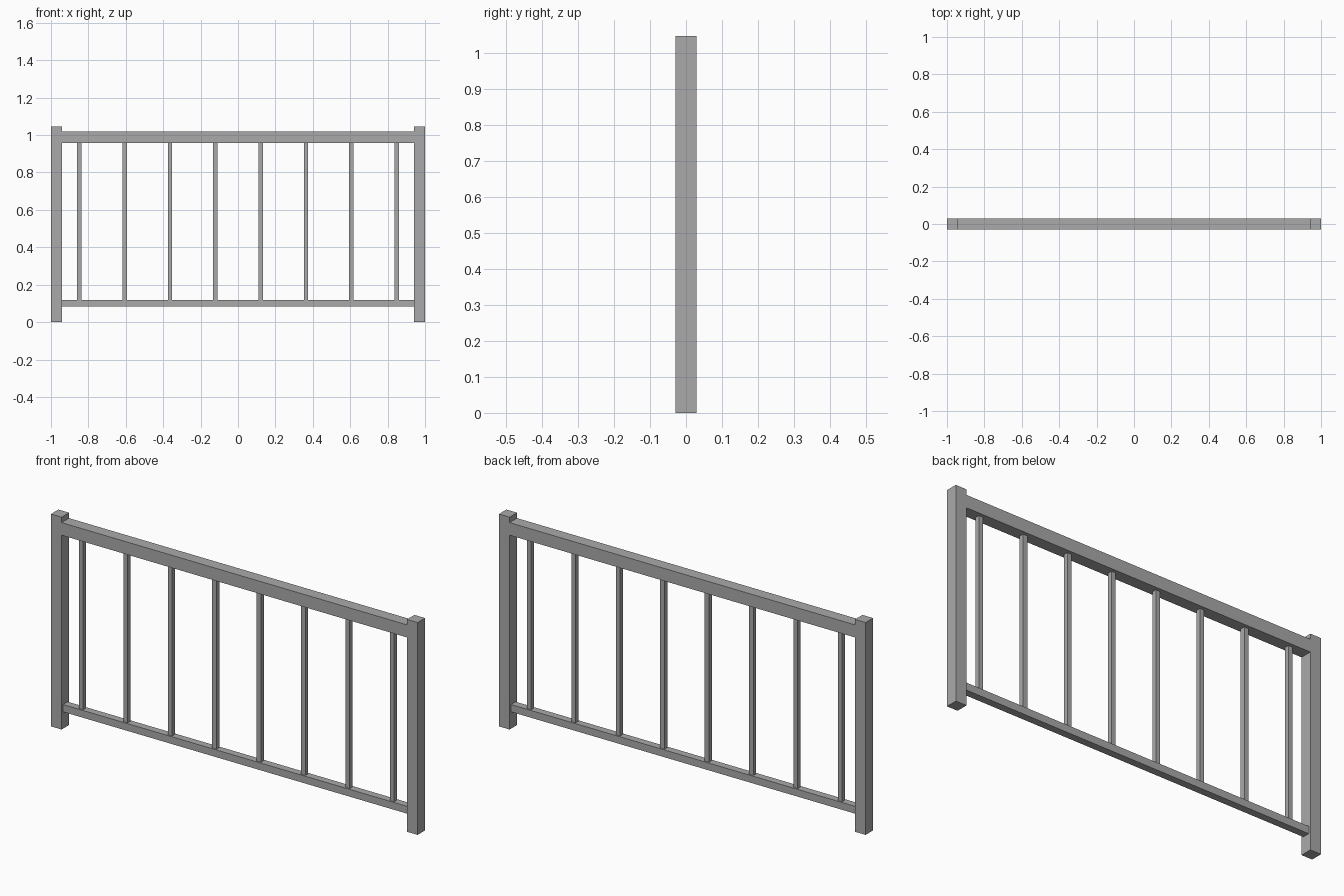
import bpy

if "Cube" in bpy.data.objects:
    bpy.data.objects.remove(bpy.data.objects["Cube"])

grey = bpy.data.materials.new("grey metal")
grey.diffuse_color = (0.4, 0.4, 0.4, 1)
grey.use_nodes = True
grey.node_tree.nodes["Principled BSDF"].inputs["Base Color"].default_value = grey.diffuse_color


def box(name, x, z, depth):
    """Box spanning x and z ranges, centred on y = 0."""
    bpy.ops.mesh.primitive_cube_add(
        size=1, location=((x[0] + x[1]) / 2, 0, (z[0] + z[1]) / 2))
    ob = bpy.context.object
    ob.name = name
    ob.scale = (x[1] - x[0], depth, z[1] - z[0])
    bpy.ops.object.transform_apply(location=False, rotation=False, scale=True)
    ob.data.materials.append(grey)


POST = 0.058
INNER = 1 - POST
TOP_RAIL = (0.958, 1.02)
BOTTOM_RAIL = (0.083, 0.119)

# End posts
box("left_post", (-1, -INNER), (0, 1.047), POST)
box("right_post", (INNER, 1), (0, 1.047), POST)

# Rails between the posts
box("top_rail", (-INNER, INNER), TOP_RAIL, POST)
box("bottom_rail", (-INNER, INNER), BOTTOM_RAIL, 0.036)

# Evenly spaced balusters
COUNT, SPACING, WIDTH = 8, 0.2423, 0.023
for i in range(COUNT):
    x = (i - (COUNT - 1) / 2) * SPACING
    box(f"baluster_{i + 1}", (x - WIDTH / 2, x + WIDTH / 2),
        (BOTTOM_RAIL[1], TOP_RAIL[0]), WIDTH)
